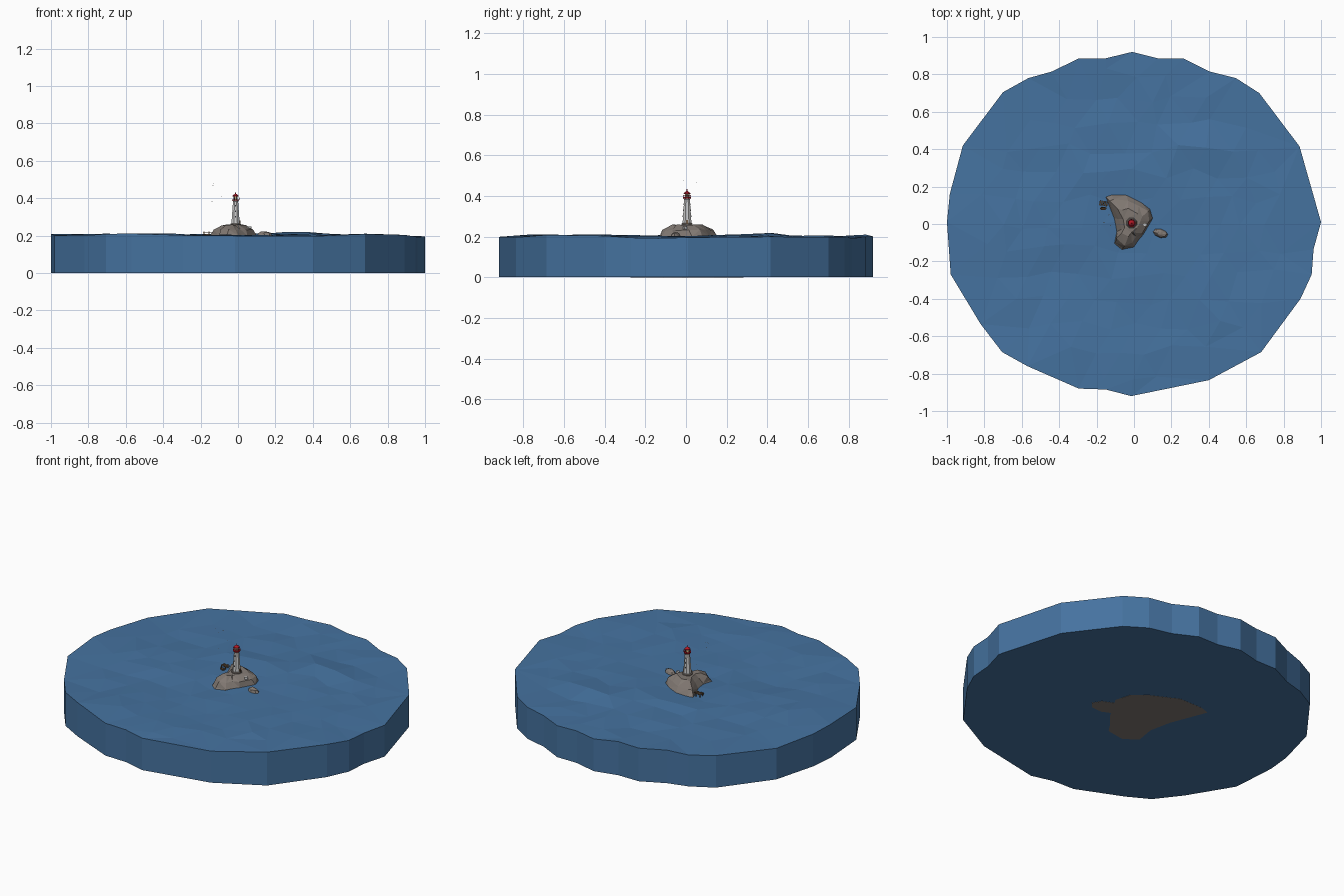
import bpy, bmesh, random
from math import sin, cos, pi
from mathutils import Vector
from mathutils.geometry import delaunay_2d_cdt

if "Cube" in bpy.data.objects:
    bpy.data.objects.remove(bpy.data.objects["Cube"])

random.seed(4)


def material(name, rgb):
    m = bpy.data.materials.new(name)
    m.diffuse_color = (*rgb, 1)
    m.use_nodes = True
    m.node_tree.nodes["Principled BSDF"].inputs["Base Color"].default_value = m.diffuse_color
    return m


WATER = material("water", (0.06, 0.17, 0.35))
ROCK = material("rock", (0.22, 0.19, 0.17))
WHITE = material("tower_paint", (0.55, 0.54, 0.53))
RED = material("red_paint", (0.45, 0.01, 0.02))
WOOD = material("wood", (0.18, 0.11, 0.06))
DARK = material("dark", (0.03, 0.03, 0.04))
LAMP = material("lamp", (0.8, 0.7, 0.35))


def finish(name, bm, mat):
    bmesh.ops.recalc_face_normals(bm, faces=bm.faces)
    me = bpy.data.meshes.new(name)
    bm.to_mesh(me)
    bm.free()
    ob = bpy.data.objects.new(name, me)
    me.materials.append(mat)
    bpy.context.collection.objects.link(ob)
    return ob


def loft(name, rings, mat, triangles=False):
    """Closed skin over rings with equal point counts."""
    bm = bmesh.new()
    vs = [[bm.verts.new(p) for p in r] for r in rings]
    n = len(vs[0])
    for a, b in zip(vs, vs[1:]):
        for i in range(n):
            j = (i + 1) % n
            bm.faces.new((a[i], a[j], b[j], b[i]))
    bm.faces.new(vs[0][::-1])
    bm.faces.new(vs[-1])
    if triangles:
        bmesh.ops.triangulate(bm, faces=bm.faces)
    return finish(name, bm, mat)


def box(name, centre, size, mat, turn=0):
    hx, hy, hz = (s / 2 for s in size)
    ring = [(-hx, -hy), (hx, -hy), (hx, hy), (-hx, hy)]
    ob = loft(name, [[(x, y, z) for x, y in ring] for z in (-hz, hz)], mat)
    ob.location = centre
    ob.rotation_euler.z = turn
    return ob


def turned(name, profile, mat, centre, sides=8):
    """Faceted lathe from (radius, z) pairs."""
    return loft(name, [[(centre[0] + r * cos(2 * pi * (i + .5) / sides),
                         centre[1] + r * sin(2 * pi * (i + .5) / sides), z)
                        for i in range(sides)] for r, z in profile], mat)


# Sea: irregular rim, triangulated wavy top, straight walls, flat bottom
rim = [(-.01, .92), (-.155, .885), (-.295, .885), (-.44, .815), (-.565, .78),
       (-.70, .705), (-.915, .42), (-.985, .16), (-1, .01), (-.98, -.27),
       (-.82, -.535), (-.705, -.685), (-.57, -.76), (-.295, -.88), (-.15, -.885),
       (-.015, -.92), (.40, -.835), (.68, -.685), (.89, -.40), (.95, -.27),
       (.96, -.135), (1, .01), (.885, .415), (.67, .70), (.545, .78),
       (.405, .815), (.265, .885), (.13, .885)]


def wave(x, y):
    if abs(x - .35) < .12 and abs(y - .4) < .07:
        return .218
    return .2 + .005 * sin(5 * x + 3 * y) + .004 * sin(7 * y - 2 * x) + random.uniform(-.005, .006)


pts = [Vector(p) for p in rim]
for r in range(-6, 7):
    for c in range(-7, 8):
        p = Vector(((c + .5 * (r % 2)) * .145, r * .135))
        if p.length < .84:
            pts.append(p + Vector((random.uniform(-.03, .03), random.uniform(-.03, .03))))
n = len(rim)
cv, _, cf, *_ = delaunay_2d_cdt(pts, [(i, (i + 1) % n) for i in range(n)], [], 1, 1e-5)
bm = bmesh.new()
top = [bm.verts.new((p.x, p.y, wave(p.x, p.y))) for p in cv]
for f in cf:
    bm.faces.new([top[i] for i in f])
border = [e for e in bm.edges if len(e.link_faces) == 1]
low = {v: bm.verts.new((v.co.x, v.co.y, .001)) for e in border for v in e.verts}
for e in border:
    a, b = e.verts
    bm.faces.new((a, b, low[b], low[a]))
bmesh.ops.contextual_create(bm, geom=[e for e in bm.edges if all(v in low.values() for v in e.verts)])
finish("sea", bm, WATER)


# Rocks: a waterline outline, flared to the sea bed and narrowed to the top
def rock(name, outline, levels, centre, jitter):
    rings = []
    for s, z, dx, dy in levels:
        j = jitter if z > .21 else 0
        rings.append([(centre[0] + dx + (x - centre[0]) * s + random.uniform(-j, j),
                       centre[1] + dy + (y - centre[1]) * s + random.uniform(-j, j),
                       z + random.uniform(-j, j) * .4) for x, y in outline])
    loft(name, rings, ROCK, True)


island = [(-.15, .145), (-.12, .155), (-.04, .155), (.04, .115), (.085, .08), (.1, .03),
          (.05, -.055), (.02, -.09), (0, -.12), (-.06, -.13), (-.1, -.10), (-.09, -.04), (-.105, .03)]
rock("island_rock", island[::-1],
     [(1.95, 0, -.04, 0), (1, .2, 0, 0), (.82, .232, 0, -.005), (.5, .257, 0, -.005)],
     (-.015, .02), .009)
islet = [(.142 + .04 * cos(i * pi / 4), -.05 + .024 * sin(i * pi / 4) - .008 * cos(i * pi / 4))
         for i in range(8)]
rock("small_rock", islet, [(2.6, 0, 0, 0), (1, .2, 0, 0), (.75, .215, 0, 0), (.3, .222, -.005, 0)],
     (.14, -.05), .003)

# Lighthouse: stone foot, tapered tower, gallery, lantern, roof
C = (-.013, .005)
turned("tower_foot", [(.03, .235), (.03, .262), (.026, .266)], ROCK, C)
turned("tower", [(.025, .25), (.015, .382), (.019, .388)], WHITE, C)
turned("gallery", [(.02, .387), (.022, .391), (.022, .394)], RED, C)
turned("lantern", [(.011, .393), (.011, .411)], LAMP, C)
turned("roof", [(.018, .410), (.017, .414), (.005, .423), (.002, .425), (.0015, .434)], RED, C)
for i in range(8):
    a = 2 * pi * (i + .5) / 8
    d = Vector((cos(a), sin(a), 0))
    o = Vector((*C, 0))
    box("gallery_post", o + d * .0205 + Vector((0, 0, .398)), (.0015, .0015, .01), RED, a)
    box("lantern_bar", o + d * .011 + Vector((0, 0, .402)), (.0015, .0015, .017), DARK, a)
    b = 2 * pi * i / 8
    m = Vector((cos(b), sin(b), 0)) * .0192
    box("gallery_rail", o + m + Vector((0, 0, .4035)), (.0015, .016, .0015), RED, b)
for i, z in enumerate((.3, .33, .36)):
    r = .0236 - (z - .25) * .07
    for s in (-1, 1):
        box("window", (C[0], C[1] + s * r, z), (.005, .002, .008), DARK)
box("door", (C[0] + .024, C[1], .272), (.006, .01, .02), WOOD)
box("step", (.06, -.005, .243), (.018, .014, .012), WHITE, .5)

# Jetty with legs, and a rowing boat beside it
for i in range(5):
    box("jetty_plank", (-.145 - i * .009, .106 + i * .002, .217), (.007, .026, .003), WOOD, -.2)
for x in (-.182, -.155):
    for y in (.1, .122):
        box("jetty_leg", (x, y, .205), (.004, .004, .034), WOOD)
hull = [(-.018, 0), (-.009, -.008), (.009, -.007), (.017, -.004), (.017, .004), (.009, .007), (-.009, .008)]
boat = loft("boat", [[(x * s, y * s, z) for x, y in hull]
                     for s, z in ((.6, 0), (1, .012), (.85, .012), (.5, .004))], WOOD)
boat.location = (-.165, .083, .197)

# Gulls: two bent triangular wings each
for i, p in enumerate([(-.16, .01, .487), (-.135, .05, .465), (-.09, -.07, .41),
                       (-.14, .1, .38), (-.125, -.01, .475)]):
    bm = bmesh.new()
    nose, tail = bm.verts.new((0, .002, 0)), bm.verts.new((0, -.002, 0))
    for s in (-1, 1):
        bm.faces.new((nose, tail, bm.verts.new((s * .007, -.001, .003))))
    gull = finish("gull", bm, WHITE)
    gull.location = p
    gull.rotation_euler.z = i * .7
